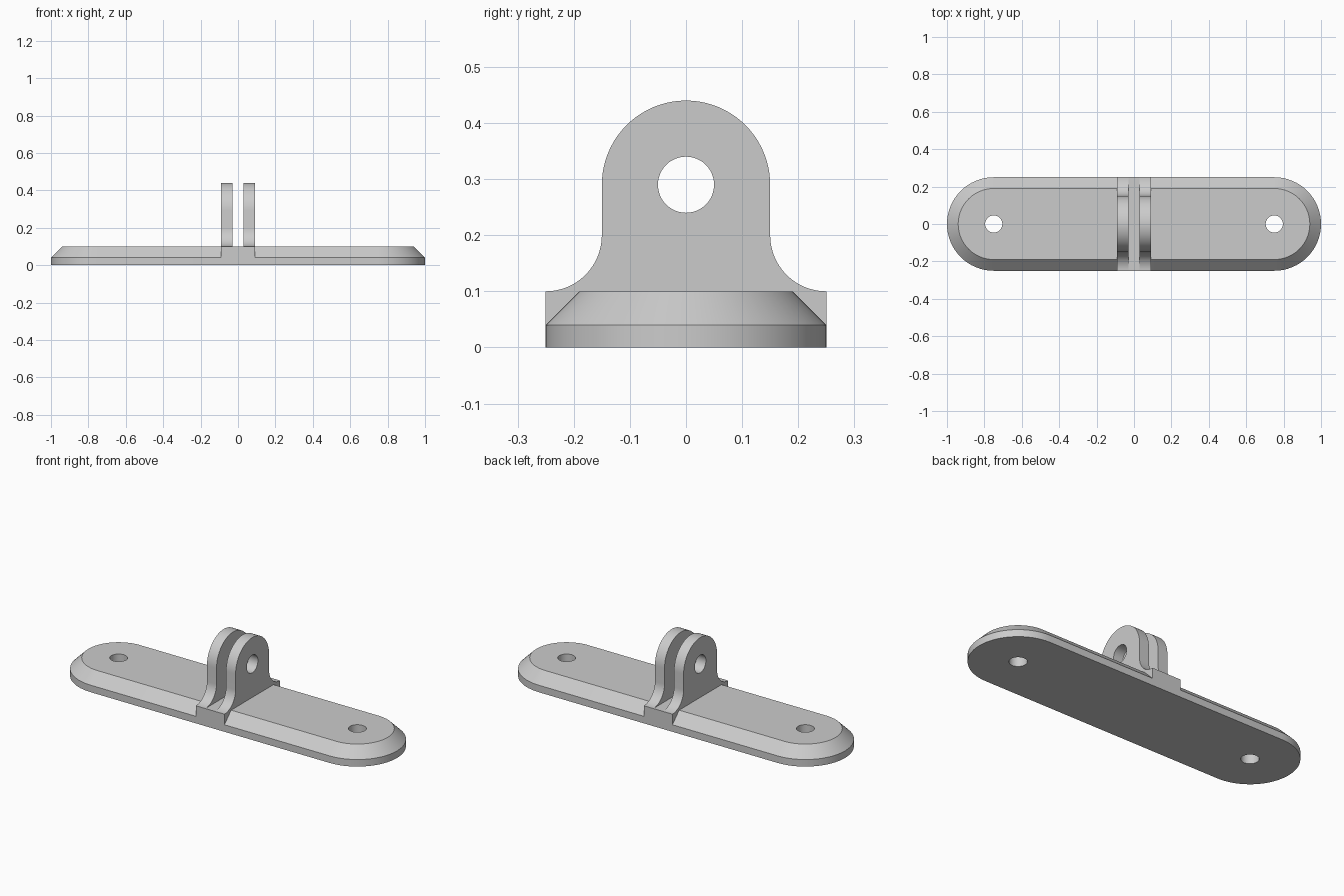
import bpy, bmesh, math
from mathutils import Vector

if "Cube" in bpy.data.objects:
    bpy.data.objects.remove(bpy.data.objects["Cube"])

grey = bpy.data.materials.new("light grey")
grey.diffuse_color = (0.6, 0.6, 0.6, 1)
grey.use_nodes = True
grey.node_tree.nodes["Principled BSDF"].inputs["Base Color"].default_value = grey.diffuse_color


def arc(cx, cy, r, a0, a1, n):
    """Points on an arc, angles in degrees."""
    angles = [math.radians(a0 + (a1 - a0) * i / n) for i in range(n + 1)]
    return [(cx + r * math.cos(a), cy + r * math.sin(a)) for a in angles]


def loft(name, rings):
    """Closed solid through matching rings of 3D points."""
    bm = bmesh.new()
    loops = [[bm.verts.new(p) for p in ring] for ring in rings]
    n = len(loops[0])
    for a, b in zip(loops, loops[1:]):
        for i in range(n):
            j = (i + 1) % n
            bm.faces.new((a[i], a[j], b[j], b[i]))
    bm.faces.new(loops[0][::-1])
    bm.faces.new(loops[-1])
    bmesh.ops.recalc_face_normals(bm, faces=bm.faces)
    mesh = bpy.data.meshes.new(name)
    bm.to_mesh(mesh)
    bm.free()
    mesh.materials.append(grey)
    ob = bpy.data.objects.new(name, mesh)
    bpy.context.collection.objects.link(ob)
    return ob


def prism_x(name, profile, x0, x1):
    return loft(name, [[(x, y, z) for y, z in profile] for x in (x0, x1)])


def combine(target, tool, operation):
    """Apply a boolean and remove the tool."""
    mod = target.modifiers.new("cut", 'BOOLEAN')
    mod.operation, mod.solver, mod.object = operation, 'EXACT', tool
    bpy.context.view_layer.objects.active = target
    bpy.ops.object.modifier_apply(modifier=mod.name)
    bpy.data.objects.remove(tool)


def stadium(r, z):
    pts = arc(0.75, 0, r, -90, 90, 32) + arc(-0.75, 0, r, 90, 270, 32)
    return [(x, y, z) for x, y in pts]


# Rounded base plate with a chamfered top edge
mount = loft("mounting_bracket",
             [stadium(0.25, 0), stadium(0.25, 0.04), stadium(0.19, 0.1)])

# Square-edged block across the middle of the plate
block = prism_x("centre_block",
                [(-0.25, 0), (0.25, 0), (0.25, 0.1), (-0.25, 0.1)], -0.09, 0.09)
combine(mount, block, 'UNION')

# Two upright lugs with round tops and flared feet
lug_profile = (arc(0.25, 0.2, 0.1, 270, 180, 16)
               + arc(0, 0.29, 0.15, 0, 180, 40)
               + arc(-0.25, 0.2, 0.1, 0, -90, 16))
for side in (-1, 1):
    lug = prism_x("lug", lug_profile, side * 0.03, side * 0.09)
    combine(mount, lug, 'UNION')

# Pin hole through both lugs
pin = prism_x("pin_cutter", arc(0, 0.29, 0.05, 0, 360, 48)[:-1], -0.2, 0.2)
combine(mount, pin, 'DIFFERENCE')

# Screw holes at the ends of the plate
for x in (-0.75, 0.75):
    ring = arc(x, 0, 0.046, 0, 360, 40)[:-1]
    screw = loft("screw_cutter", [[(a, b, z) for a, b in ring] for z in (-0.1, 0.2)])
    combine(mount, screw, 'DIFFERENCE')

# Smooth curves, sharp edges
bpy.ops.object.select_all(action='DESELECT')
mount.select_set(True)
bpy.context.view_layer.objects.active = mount
bpy.ops.object.shade_smooth_by_angle(angle=math.radians(30))
